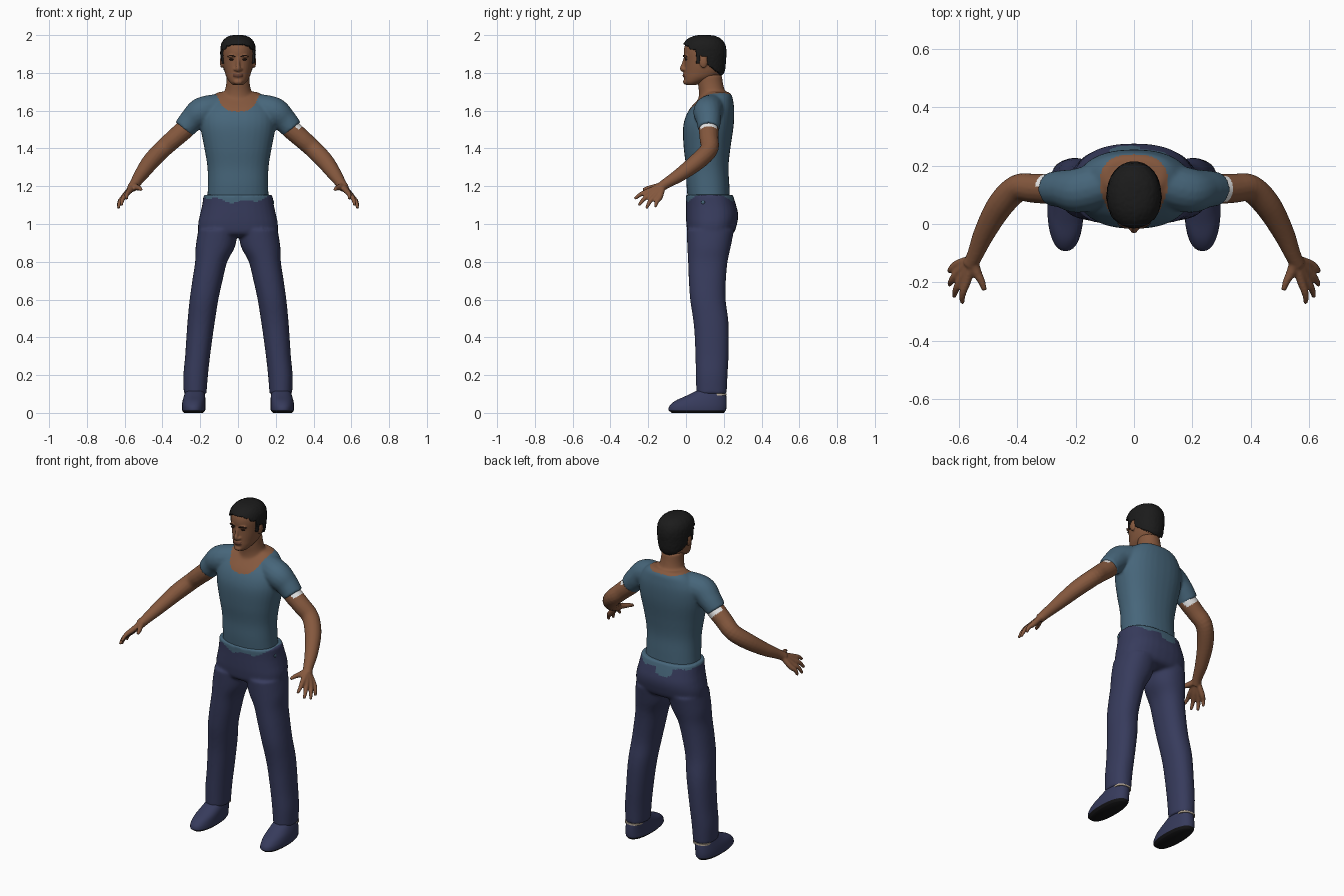
import bpy, bmesh, random
from math import cos, sin, pi, copysign
from mathutils import Vector, Matrix

random.seed(4)
if "Cube" in bpy.data.objects:
    bpy.data.objects.remove(bpy.data.objects["Cube"])


def material(name, rgb):
    m = bpy.data.materials.new(name)
    m.use_nodes = True
    m.diffuse_color = (*rgb, 1)
    m.node_tree.nodes["Principled BSDF"].inputs["Base Color"].default_value = (*rgb, 1)
    return m


SKIN = material("brown skin", (.235, .098, .048))
SHIRT = material("teal blue cotton", (.062, .132, .195))
DENIM = material("navy denim", (.038, .044, .108))
HAIR = material("black hair", (.011, .011, .011))
SOLE = material("black rubber", (.008, .008, .009))
WHITE = material("white trim", (.9, .9, .9))
DARK = material("dark brown eyes", (.03, .014, .009))
LIP = material("dark lips", (.13, .05, .03))
SOCK = material("pale sock", (.5, .42, .33))


def spline(rows, steps=5):
    """Smooth curve through rows of numbers."""
    rows = [Vector(r) for r in rows]
    p = [rows[0]] + rows + [rows[-1]]
    out = []
    for a, b, c, d in zip(p, p[1:], p[2:], p[3:]):
        for i in range(steps):
            t = i / steps
            out.append((b * 2 + (c - a) * t + (a * 2 - b * 5 + c * 4 - d) * t ** 2
                        + (b * 3 - a - c * 3 + d) * t ** 3) / 2)
    return out + [rows[-1]]


def skin_rings(bm, rings):
    rings = [[bm.verts.new(p) for p in r] for r in rings]
    n = len(rings[0])
    for a, b in zip(rings, rings[1:]):
        for i in range(n):
            bm.faces.new((a[i], a[(i + 1) % n], b[(i + 1) % n], b[i]))
    bm.faces.new(rings[0][::-1])
    bm.faces.new(rings[-1])


def slabs(bm, rows, power=2.3, n=32):
    """Stack of level ovals: height, centre x, half width, front y, back y."""
    def bend(v):
        return copysign(abs(v) ** (2 / power), v)
    rings = []
    for z, cx, rx, yf, yb in spline(rows):
        rings.append([(cx + rx * bend(cos(a)), (yf + yb) / 2 + (yb - yf) / 2 * bend(sin(a)), z)
                      for a in (2 * pi * i / n for i in range(n))])
    skin_rings(bm, rings)


def limb(bm, rows, n=16):
    """Round tube through points x, y, z, radius."""
    path = spline(rows)
    rings = []
    for i, p in enumerate(path):
        q = (path[min(i + 1, len(path) - 1)].xyz - path[max(i - 1, 0)].xyz).to_track_quat('Z', 'Y')
        rings.append([p.xyz + q @ Vector((cos(a), sin(a), 0)) * p.w
                      for a in (2 * pi * k / n for k in range(n))])
    skin_rings(bm, rings)


def blob(bm, centre, size):
    bmesh.ops.create_uvsphere(bm, u_segments=16, v_segments=10, radius=1,
                              matrix=Matrix.Translation(centre) @ Matrix.Diagonal((*size, 1)))


def mirror(bm):
    new = bmesh.ops.duplicate(bm, geom=bm.verts[:] + bm.edges[:] + bm.faces[:])["geom"]
    bmesh.ops.scale(bm, vec=(-1, 1, 1), verts=[g for g in new if isinstance(g, bmesh.types.BMVert)])


def finish(name, bm, mats, voxel=0, smooth=6, rule=None):
    """Fuse the pieces into one skin, then colour its faces by rule."""
    bmesh.ops.recalc_face_normals(bm, faces=bm.faces)
    me = bpy.data.meshes.new(name)
    bm.to_mesh(me)
    bm.free()
    ob = bpy.data.objects.new(name, me)
    bpy.context.collection.objects.link(ob)
    if voxel:
        rem = ob.modifiers.new("fuse", 'REMESH')
        rem.mode, rem.voxel_size = 'VOXEL', voxel
        sm = ob.modifiers.new("soften", 'SMOOTH')
        sm.factor, sm.iterations = .5, smooth
        dg = bpy.context.evaluated_depsgraph_get()
        ob.data = bpy.data.meshes.new_from_object(ob.evaluated_get(dg))
        ob.modifiers.clear()
    me = ob.data
    me.materials.clear()
    for m in mats:
        me.materials.append(m)
    me.shade_smooth()
    if rule:
        for f in me.polygons:
            f.material_index = int(rule(f.center, f.normal))
    if not voxel:
        me.set_sharp_from_angle(angle=.9)
    return ob


# Shirt with sleeves, running up into the bare neck
bm = bmesh.new()
limb(bm, [(.10, .14, 1.615, .075), (.19, .115, 1.595, .077), (.245, .12, 1.55, .066), (.287, .12, 1.503, .058)])
mirror(bm)
slabs(bm, [(1.08, 0, .165, .015, .235), (1.2, 0, .16, .003, .23), (1.3, 0, .162, 0, .225),
           (1.4, 0, .178, -.012, .235), (1.5, 0, .197, -.016, .25), (1.56, 0, .2, -.005, .255),
           (1.61, 0, .19, .02, .255), (1.65, 0, .165, .055, .25), (1.68, 0, .135, .085, .243),
           (1.7, 0, .1, .11, .225)])
slabs(bm, [(1.62, 0, .11, .035, .235), (1.66, 0, .09, .064, .225), (1.7, 0, .072, .068, .208),
           (1.74, 0, .063, .063, .197), (1.79, 0, .06, .06, .19)], 2)


def bare(c, n):
    base = 1.595 + .09 * min(max((c.y - .05) / .15, 0), 1)
    return abs(c.x) < .125 and c.z > base + (1.7 - base) * (abs(c.x) / .125) ** 3


finish("shirt_and_neck", bm, [SHIRT, SKIN], .007, 10, bare)

# Trousers, with the shirt hem dipping over the waist
bm = bmesh.new()
slabs(bm, [(.1, .227, .06, .055, .215), (.2, .224, .065, .052, .22), (.3, .214, .066, .05, .225),
           (.42, .202, .07, .045, .227), (.5, .193, .073, .037, .223), (.6, .18, .076, .022, .21),
           (.7, .162, .08, .015, .211), (.8, .142, .085, .011, .22), (.88, .12, .104, .007, .237),
           (.97, .105, .105, .003, .255)], 2.2)
mirror(bm)
slabs(bm, [(.93, 0, .16, .05, .2), (.95, 0, .205, .012, .25), (1, 0, .211, .002, .27), (1.05, 0, .201, 0, .276),
           (1.1, 0, .19, 0, .265), (1.155, 0, .182, -.001, .248)], 2.4)
finish("trousers", bm, [DENIM, SHIRT], .008, 6,
       lambda c, n: c.z > 1.118 + .9 * c.x ** 2 + .008 * sin(c.x * 45) - (.03 if c.y > .15 and abs(c.x + .03) < .05 else 0))

# Button on the hip
bm = bmesh.new()
blob(bm, (.187, .09, 1.115), (.004, .01, .01))
finish("hip_button", bm, [SHIRT])

# Arms with hands
FINGERS = [((.572, -.19, 1.177), (.59, -.272, 1.132)), ((.585, -.178, 1.165), (.618, -.25, 1.098)),
           ((.597, -.16, 1.153), (.634, -.21, 1.082)), ((.604, -.138, 1.143), (.634, -.163, 1.088))]
WRIST = Vector((.553, -.12, 1.207))
CUFF, ALONG = Vector((.287, .12, 1.503)), Vector((.68, 0, -.73))
for side, s in (("left", 1), ("right", -1)):
    bm = bmesh.new()
    limb(bm, [(.21, .12, 1.57, .05), (.283, .12, 1.5, .052), (.34, .122, 1.45, .05), (.4, .122, 1.395, .048),
              (.46, .063, 1.333, .046), (.513, -.03, 1.262, .037), (.545, -.105, 1.215, .028),
              (.563, -.14, 1.19, .026)])
    for knuckle, tip in FINGERS:
        k, t = Vector(knuckle), Vector(tip)
        mid = k.lerp(t, .55) + Vector((.006, -.003, .006))
        limb(bm, [(*WRIST, .016), (*k, .016), (*mid, .0125), (*t, .008)], 10)
    limb(bm, [(*WRIST, .018), (.54, -.165, 1.195, .017), (.523, -.198, 1.19, .013), (.513, -.228, 1.182, .009)], 10)

    def trim(c, n):
        t = (Vector((abs(c.x), c.y, c.z)) - CUFF).dot(ALONG)
        return -.02 < t < .026 and n.z < .75 and (n.x > .35 if s > 0 else n.y > .2)

    bmesh.ops.scale(bm, vec=(s, 1, 1), verts=bm.verts)
    finish(side + "_arm", bm, [SKIN, WHITE], .0055, 4, trim)

    # Shoe and sock
    bm = bmesh.new()
    slabs(bm, [(0, .235, .05, -.075, .2), (.012, .235, .06, -.09, .21), (.02, .235, .062, -.093, .213),
               (.04, .235, .062, -.085, .215), (.065, .233, .06, -.055, .215), (.09, .23, .056, .0, .213),
               (.115, .228, .05, .05, .208)], 2.3)
    bmesh.ops.scale(bm, vec=(s, 1, 1), verts=bm.verts)
    finish(side + "_shoe", bm, [DENIM, SOLE], rule=lambda c, n: c.z < .014)
    bm = bmesh.new()
    slabs(bm, [(.093, .229, .05, .13, .2155), (.103, .229, .05, .13, .2155)])
    bmesh.ops.scale(bm, vec=(s, 1, 1), verts=bm.verts)
    finish(side + "_sock", bm, [SOCK])


# Head: skull, brow, nose, lips, chin and ears
def skull(bm):
    slabs(bm, [(1.735, 0, .025, .005, .05), (1.75, 0, .043, -.007, .09), (1.775, 0, .06, -.01, .155),
               (1.8, 0, .069, -.009, .188), (1.83, 0, .076, -.008, .198), (1.87, 0, .081, -.008, .201),
               (1.91, 0, .083, -.012, .204), (1.945, 0, .08, -.006, .198), (1.97, 0, .066, .014, .18),
               (1.985, 0, .042, .045, .15), (1.99, 0, .01, .08, .11)], 2.1)


bm = bmesh.new()
skull(bm)
limb(bm, [(0, -.004, 1.88, .009), (0, -.014, 1.845, .01), (0, -.02, 1.822, .013), (0, -.008, 1.812, .011)], 10)
for x in (-1, 1):
    blob(bm, (x * .013, -.01, 1.819), (.01, .012, .008))
    blob(bm, (x * .03, -.001, 1.888), (.026, .012, .008))
    blob(bm, (x * .086, .092, 1.858), (.01, .022, .033))
blob(bm, (0, -.007, 1.787), (.026, .012, .012))
blob(bm, (0, -.002, 1.752), (.025, .014, .014))
finish("head", bm, [SKIN, LIP], .005, 3,
       lambda c, n: c.y < .02 and abs(c.x) < .026 and abs(c.z - 1.787) < .009)

# Eyes and eyebrows
bm = bmesh.new()
for x in (-1, 1):
    blob(bm, (x * .034, -.0005, 1.871), (.014, .006, .005))
    limb(bm, [(x * .014, -.012, 1.886, .003), (x * .034, -.0105, 1.892, .004), (x * .055, .003, 1.887, .003)], 8)
finish("eyes_and_brows", bm, [DARK])


# Hair: thickened copy of the upper skull
def hairline(y):
    if y < .025:
        return 1.947 - .5 * max(y, 0)
    if y < .055:
        return 1.925
    if y < .075:
        return 1.85
    return 1.89 if y < .112 else 1.845 - .75 * (y - .112)


bm = bmesh.new()
skull(bm)
hair = finish("hair", bm, [HAIR], .006, 3)
bm = bmesh.new()
bm.from_mesh(hair.data)
bm.normal_update()
bmesh.ops.delete(bm, context='FACES', geom=[
    f for f in bm.faces if f.calc_center_median().z < hairline(f.calc_center_median().y)])
for v in bm.verts:
    v.co += v.normal * random.uniform(0, .002)
bm.to_mesh(hair.data)
bm.free()
thick = hair.modifiers.new("thickness", 'SOLIDIFY')
thick.thickness, thick.offset = .01, 1
